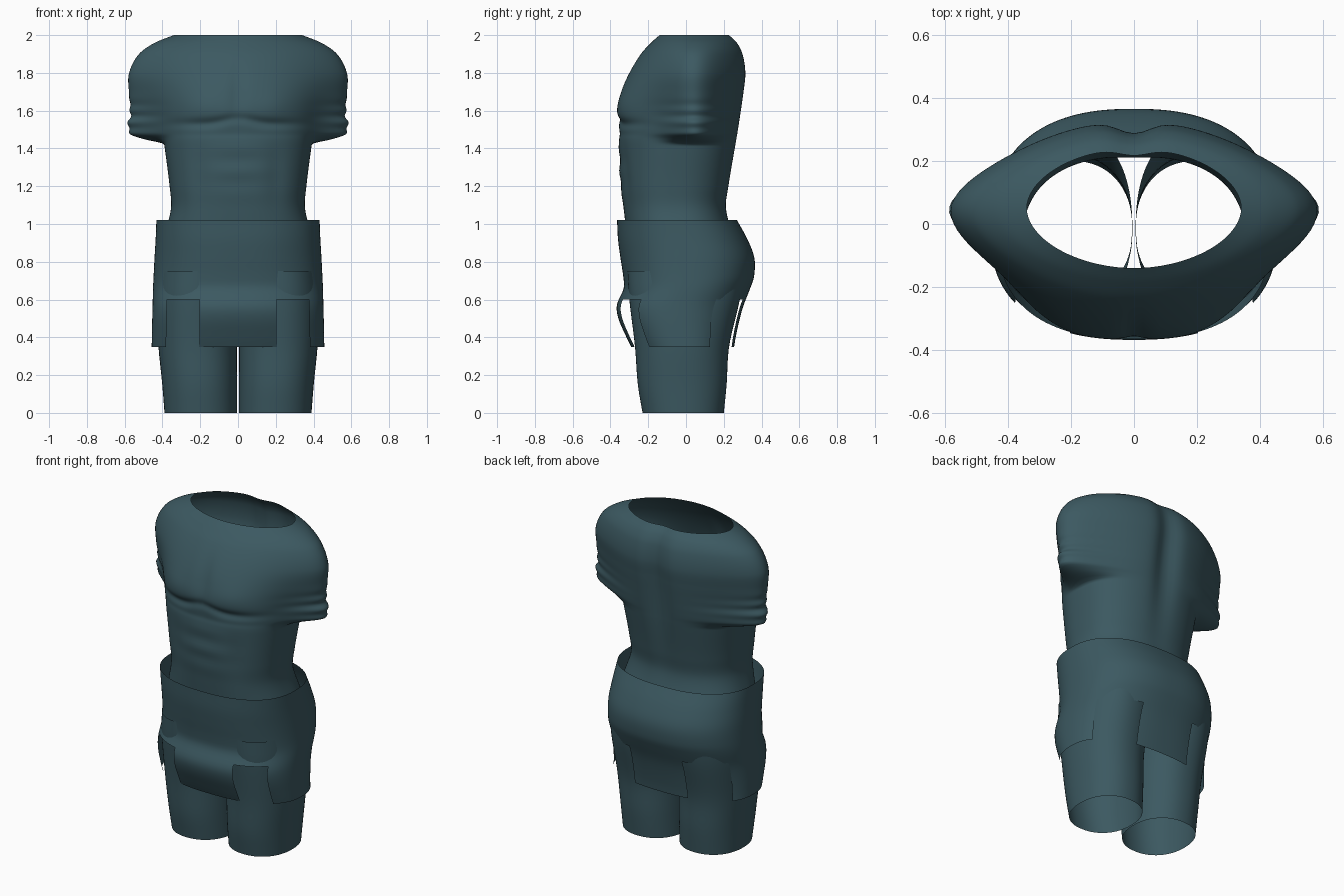
import bpy, bmesh
from math import sin, cos, pi, exp

cube = bpy.data.objects.get("Cube")
if cube:
    bpy.data.objects.remove(cube, do_unlink=True)

# One colour for everything
teal = bpy.data.materials.new("dark_teal")
teal.use_nodes = True
colour = (0.045, 0.1, 0.12, 1)
teal.diffuse_color = colour
teal.node_tree.nodes["Principled BSDF"].inputs["Base Color"].default_value = colour


def bell(value, centre, width):
    return exp(-((value - centre) / width) ** 2)


def sample(keys, z):
    """Smoothly interpolate a table of rows sorted by height."""
    last = len(keys) - 2
    i = max([k for k in range(last + 1) if keys[k][0] <= z], default=0)
    a, b = keys[i], keys[i + 1]
    before, after = keys[max(i - 1, 0)], keys[min(i + 2, last + 1)]
    span = b[0] - a[0]
    t = (z - a[0]) / span
    row = []
    for p, q, r, s in zip(before[1:], a[1:], b[1:], after[1:]):
        m = (r - p) / (b[0] - before[0]) * span
        n = (s - q) / (after[0] - a[0]) * span
        row.append(q + m * t + (3 * (r - q) - 2 * m - n) * t ** 2
                   + (2 * (q - r) + m + n) * t ** 3)
    return row


def ring_point(angle, centre, half, front, back, power):
    c, s = cos(angle), sin(angle)
    bend = lambda v: (abs(v) ** (2 / power)) * (1 if v > 0 else -1)
    return (centre + half * bend(c),
            (front + back) / 2 + (back - front) / 2 * bend(s))


def loft(name, heights, segments, point, keep=None):
    """Skin an open tube through rings given by point(angle, z)."""
    bm = bmesh.new()
    rings = [[bm.verts.new(point(2 * pi * k / segments, z)) for k in range(segments)]
             for z in heights]
    for low, high in zip(rings, rings[1:]):
        for k in range(segments):
            n = (k + 1) % segments
            quad = (low[k], low[n], high[n], high[k])
            if keep is None or keep(2 * pi * (k + 0.5) / segments, low[k].co.z):
                bm.faces.new(quad)
    loose = [v for v in bm.verts if not v.link_faces]
    bmesh.ops.delete(bm, geom=loose, context='VERTS')
    mesh = bpy.data.meshes.new(name)
    bm.to_mesh(mesh)
    bm.free()
    mesh.materials.append(teal)
    mesh.polygons.foreach_set("use_smooth", [True] * len(mesh.polygons))
    obj = bpy.data.objects.new(name, mesh)
    bpy.context.collection.objects.link(obj)
    return obj


def steps(low, high, count):
    return [low + (high - low) * i / count for i in range(count + 1)]


# Torso: height, half width, front, back, arm reach, arm depth
TORSO = [
    (0.7, 0.42, -0.3, 0.3, 0, 0.1),
    (0.9, 0.4, -0.31, 0.26, 0, 0.1),
    (1.08, 0.355, -0.33, 0.215, 0, 0.1),
    (1.2, 0.362, -0.345, 0.23, 0, 0.1),
    (1.42, 0.39, -0.355, 0.27, 0, 0.11),
    (1.45, 0.393, -0.355, 0.275, 0.12, 0.12),
    (1.48, 0.396, -0.352, 0.28, 0.19, 0.14),
    (1.6, 0.405, -0.366, 0.3, 0.175, 0.16),
    (1.7, 0.42, -0.345, 0.315, 0.165, 0.18),
    (1.8, 0.43, -0.302, 0.325, 0.15, 0.2),
    (1.9, 0.425, -0.24, 0.31, 0.1, 0.2),
    (1.96, 0.4, -0.185, 0.28, 0.04, 0.2),
    (2, 0.34, -0.14, 0.24, 0, 0.2),
]


def torso_point(angle, z):
    half, front, back, reach, depth = sample(TORSO, z)
    rise = min(max((z - 1.5) / 0.5, 0), 1)
    x, y = ring_point(angle, 0, half, front, back, 2.4 - 0.5 * rise)
    side = x / half
    # Arm stubs with sleeve-like folds
    fold = 0.008 * sin(z * 95) * bell(z, 1.55, 0.08)
    x += side * (max(reach, 0) + fold * (reach > 0.1)) * bell(y, 0.06, depth)
    # Chest, belly and spine relief
    if sin(angle) < 0:
        ax = abs(x)
        crease = 1.53 + 0.03 * bell(ax, 0, 0.1)
        y += 0.015 * bell(z, crease, 0.025) * bell(ax, 0.15, 0.2)
        y += 0.015 * bell(x, 0, 0.035) * bell(z, 1.68, 0.14)
        y -= 0.008 * bell(ax, 0.19, 0.1) * bell(z, 1.63, 0.08)
        y += 0.008 * bell(ax, 0.2, 0.05) * bell(z, 1.25, 0.16)
        y += 0.004 * sin(z * 48) * bell(x, 0, 0.15) * bell(z, 1.3, 0.13)
    else:
        y -= 0.04 * bell(x, 0, 0.07) * bell(z, 1.7, 0.4)
    return x, y, z


torso_heights = steps(0.7, 1.4, 36) + steps(1.41, 2, 72)
loft("torso", torso_heights, 112, torso_point)

# Hip wrap: height, half width, front, back
WRAP = [
    (0.35, 0.457, -0.29, 0.255),
    (0.4, 0.456, -0.315, 0.263),
    (0.5, 0.454, -0.358, 0.285),
    (0.57, 0.452, -0.366, 0.305),
    (0.66, 0.45, -0.33, 0.34),
    (0.72, 0.447, -0.332, 0.36),
    (0.82, 0.442, -0.347, 0.362),
    (0.92, 0.436, -0.36, 0.325),
    (1.02, 0.432, -0.365, 0.27),
]


def wrap_point(angle, z):
    return (*ring_point(angle, 0, *sample(WRAP, z), 2.4), z)


def wrap_keep(angle, z):
    # Slits at the four corners leave front, back and side flaps
    x, y, _ = wrap_point(angle, 0.35)
    front_slit = y < -0.19 and abs(x) > 0.21
    back_slit = y > 0.13 and abs(x) > 0.18
    return z > 0.599 or not (front_slit or back_slit)


loft("hip_wrap", steps(0.35, 0.6, 12) + steps(0.62, 1.02, 20), 128, wrap_point, wrap_keep)

# Legs: height, centre, half width, front, back
LEG = [
    (0, 0.197, 0.192, -0.23, 0.2),
    (0.15, 0.203, 0.198, -0.255, 0.215),
    (0.35, 0.213, 0.208, -0.27, 0.228),
    (0.6, 0.219, 0.214, -0.3, 0.285),
    (0.75, 0.216, 0.21, -0.31, 0.31),
]

for label, mirror in (("left_leg", 1), ("right_leg", -1)):
    def leg_point(angle, z):
        x, y = ring_point(angle, *sample(LEG, z), 2.2)
        return mirror * x, y, z
    loft(label, steps(0, 0.75, 20), 64, leg_point)
